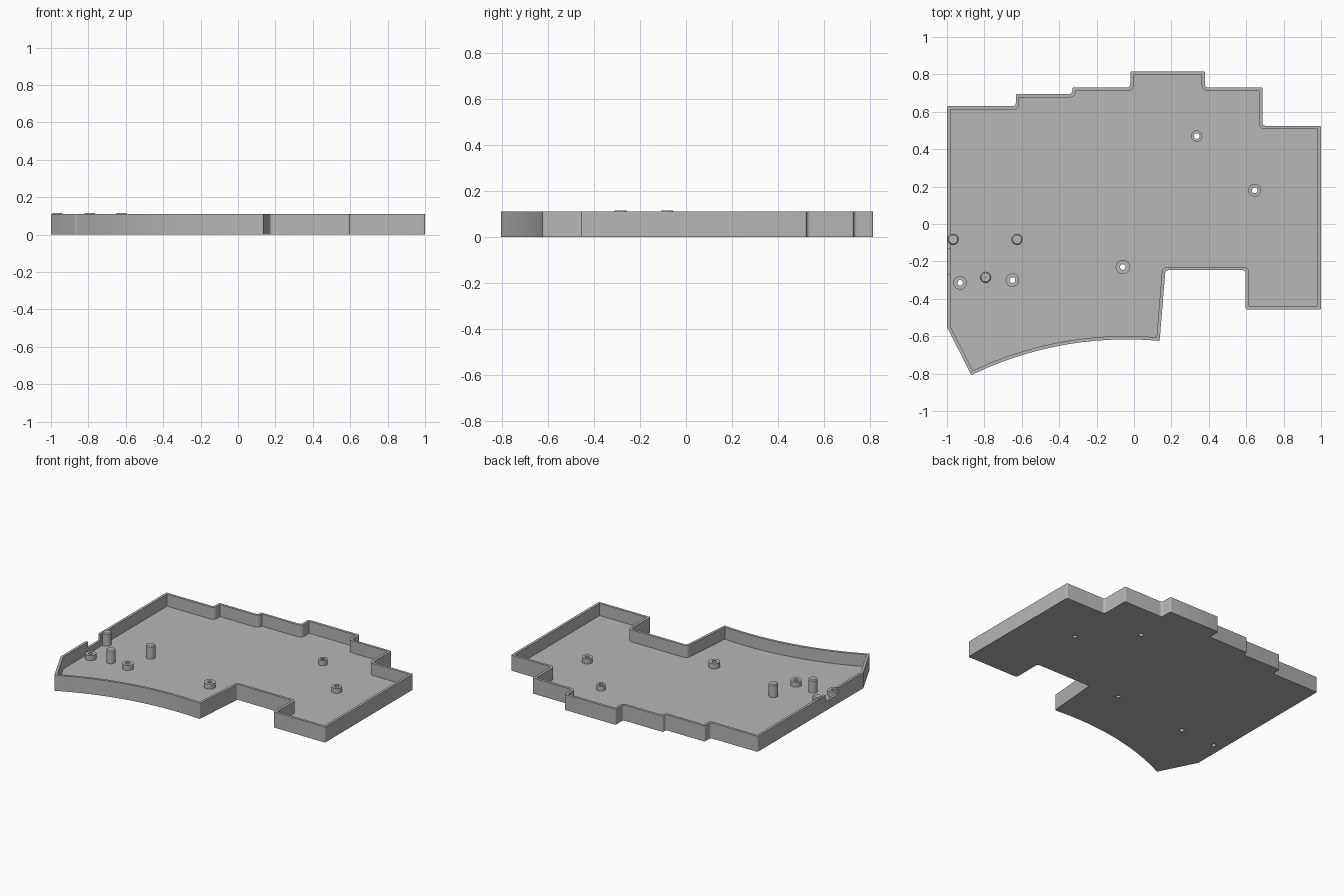
import bpy, bmesh, math
from mathutils import Vector

default = bpy.data.objects.get("Cube")
if default:
    bpy.data.objects.remove(default, do_unlink=True)

HEIGHT, FLOOR, WALL = 0.11, 0.025, 0.018

grey = bpy.data.materials.new("plain grey")
grey.use_nodes = True
grey.diffuse_color = (0.47, 0.47, 0.47, 1)
grey.node_tree.nodes["Principled BSDF"].inputs["Base Color"].default_value = (0.47, 0.47, 0.47, 1)


def make_object(name, bm):
    bmesh.ops.recalc_face_normals(bm, faces=bm.faces)
    mesh = bpy.data.meshes.new(name)
    bm.to_mesh(mesh)
    bm.free()
    mesh.materials.append(grey)
    obj = bpy.data.objects.new(name, mesh)
    bpy.context.collection.objects.link(obj)
    return obj


def activate(obj):
    bpy.ops.object.select_all(action="DESELECT")
    obj.select_set(True)
    bpy.context.view_layer.objects.active = obj


def smooth(obj):
    activate(obj)
    bpy.ops.object.shade_smooth_by_angle(angle=math.radians(30))


def prism(name, points, low, high):
    bm = bmesh.new()
    face = bm.faces.new([bm.verts.new((p.x, p.y, low)) for p in points])
    top = bmesh.ops.extrude_face_region(bm, geom=[face])["geom"]
    verts = [g for g in top if isinstance(g, bmesh.types.BMVert)]
    bmesh.ops.translate(bm, verts=verts, vec=(0, 0, high - low))
    return make_object(name, bm)


def disc(x, y, radius, count=32):
    return [Vector((x + radius * math.cos(math.tau * i / count),
                    y + radius * math.sin(math.tau * i / count))) for i in range(count)]


def lathe(name, x, y, profile, count=32):
    """Spin a closed (radius, z) profile around a vertical axis."""
    bm = bmesh.new()
    rings = [[bm.verts.new((p.x, p.y, z)) for p in disc(x, y, r, count)] for r, z in profile]
    for a, b in zip(rings, rings[1:] + rings[:1]):
        for i in range(count):
            j = (i + 1) % count
            bm.faces.new((a[i], a[j], b[j], b[i]))
    return make_object(name, bm)


def cut(target, cutter):
    cutter.hide_render = True
    mod = target.modifiers.new("cut", "BOOLEAN")
    mod.operation, mod.solver, mod.object = "DIFFERENCE", "EXACT", cutter
    activate(target)
    bpy.ops.object.modifier_apply(modifier=mod.name)
    bpy.data.objects.remove(cutter, do_unlink=True)


def neighbours(points):
    return zip(points[-1:] + points[:-1], points, points[1:] + points[:1])


def inset(points, t):
    """Offset a clockwise outline inwards."""
    result = []
    for a, p, b in neighbours(points):
        d, e = (p - a).normalized(), (b - p).normalized()
        n, m = Vector((d.y, -d.x)), Vector((e.y, -e.x))
        result.append(p + (n + m) * t / (1 + n.dot(m)))
    return result


def fillet(points, convex, reflex, steps=5):
    """Round the sharp corners, by direction of turn."""
    result = []
    for a, p, b in neighbours(points):
        d, e = (p - a).normalized(), (b - p).normalized()
        turn = math.atan2(d.x * e.y - d.y * e.x, d.dot(e))
        r = reflex if turn > 0 else convex
        if abs(turn) < 0.35 or r == 0:
            result.append(p)
            continue
        reach = r * math.tan(abs(turn) / 2)
        start = p - d * reach
        side = Vector((-d.y, d.x)) * math.copysign(r, turn)
        centre = start + side
        for i in range(steps + 1):
            ang = turn * i / steps
            c, s = math.cos(ang), math.sin(ang)
            v = -side
            result.append(centre + Vector((v.x * c - v.y * s, v.x * s + v.y * c)))
    return result


# Outline of the tray, clockwise from the back corner, with a curved front edge
outline = [Vector(p) for p in (
    (-1, 0.63), (-0.632, 0.63), (-0.632, 0.695), (-0.33, 0.695), (-0.33, 0.73),
    (-0.02, 0.73), (-0.02, 0.815), (0.38, 0.815), (0.38, 0.73), (0.687, 0.73),
    (0.687, 0.525), (1, 0.525), (1, -0.457), (0.597, -0.457), (0.597, -0.247),
    (0.168, -0.247))]
ARC_R, ARC_X, ARC_Y = 1.9, -0.04, -0.617
for i in range(25):
    x = 0.137 - (0.137 + 0.87) * i / 24
    drop = ARC_R - math.sqrt(ARC_R ** 2 - (x - ARC_X) ** 2)
    outline.append(Vector((x, ARC_Y - drop)))
outline.append(Vector((-1, -0.55)))

# Tray body with hollow interior
tray = prism("tray", fillet(outline, 0.008, 0.016), 0, HEIGHT)
cut(tray, prism("hollow", fillet(inset(outline, WALL), 0, 0.03), FLOOR, HEIGHT + 0.1))

# Opening in the side wall
notch = [Vector(p) for p in ((-1.1, -0.27), (-0.975, -0.27), (-0.975, -0.13), (-1.1, -0.13))]
cut(tray, prism("side_opening", notch, 0.065, HEIGHT + 0.1))

# Hollow screw standoffs with holes through the floor
HOLE = 0.015
standoffs = [(-0.93, -0.315, 0.036), (-0.65, -0.3, 0.036), (-0.06, -0.23, 0.038),
             (0.335, 0.47, 0.03), (0.645, 0.18, 0.034)]
for i, (x, y, r) in enumerate(standoffs, 1):
    cut(tray, prism("screw_hole", disc(x, y, HOLE), -0.1, 0.1))
    smooth(lathe(f"standoff_{i}", x, y,
                 [(HOLE, FLOOR - 0.003), (r, FLOOR - 0.003), (r, 0.06), (HOLE, 0.06)]))
smooth(tray)

# Tall support pins with chamfered tips
for i, (x, y) in enumerate([(-0.967, -0.082), (-0.793, -0.285), (-0.625, -0.082)], 1):
    smooth(lathe(f"support_pin_{i}", x, y,
                 [(0.0005, FLOOR - 0.003), (0.03, FLOOR - 0.003), (0.03, 0.109),
                  (0.024, 0.116), (0.0005, 0.116)]))
